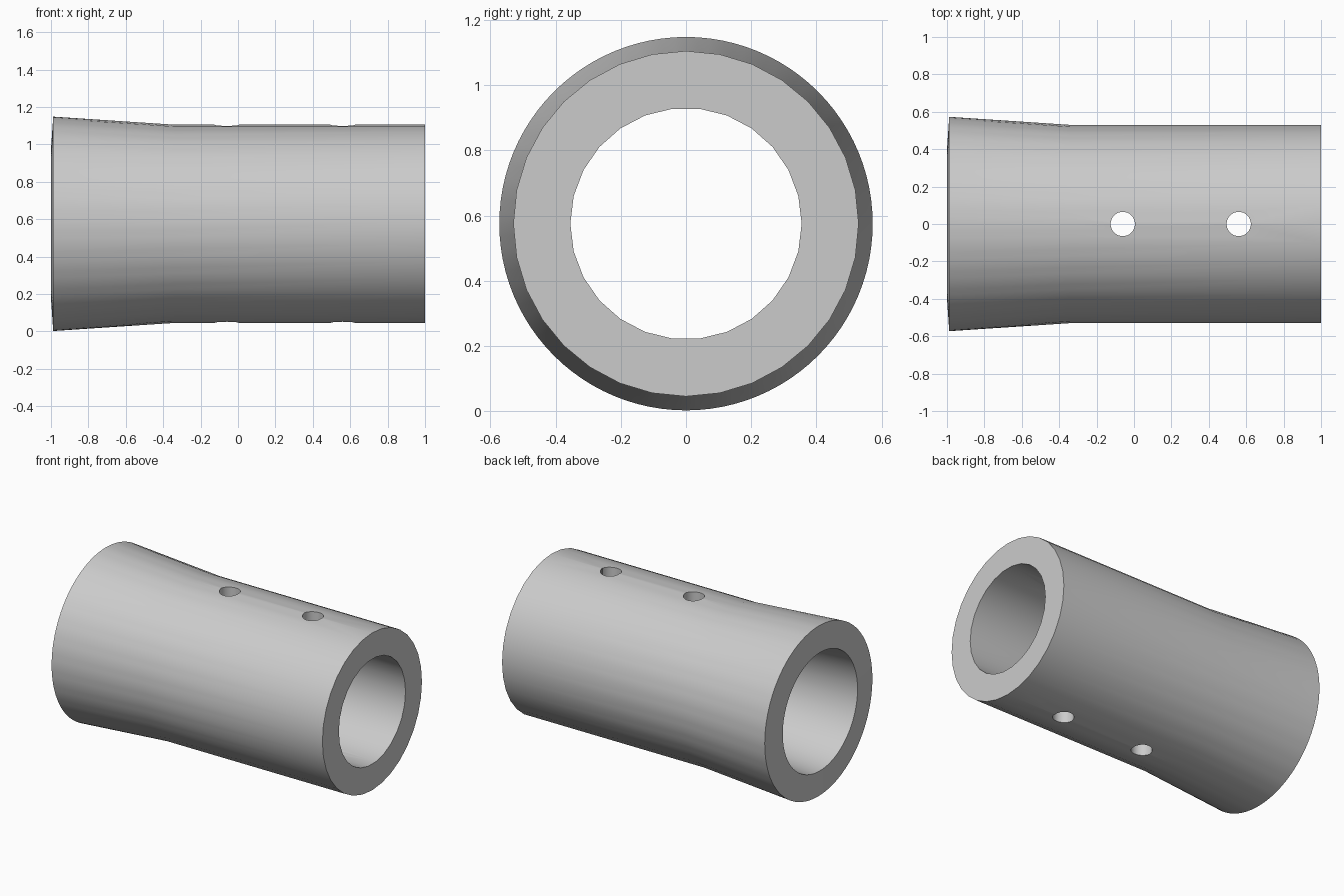
import bpy, bmesh
from math import cos, sin, pi, radians

cube = bpy.data.objects.get("Cube")
if cube:
    bpy.data.objects.remove(cube)

AXIS_Z = 0.575
STRAIGHT_SIDES, FLARE_SIDES, BORE_SIDES = 32, 96, 26

grey = bpy.data.materials.new("plain grey")
grey.use_nodes = True
grey.diffuse_color = (0.6, 0.6, 0.6, 1)
grey.node_tree.nodes["Principled BSDF"].inputs["Base Color"].default_value = (0.6, 0.6, 0.6, 1)


def ring(bm, x, radius, sides, corners=None):
    """Ring of vertices around the x axis, lying on a polygon with the given corners."""
    corners = corners or sides
    step = 2 * pi / corners
    verts = []
    for i in range(sides):
        a = 2 * pi * i / sides
        r = radius * cos(step / 2) / cos(a % step - step / 2)
        verts.append(bm.verts.new((x, r * cos(a), AXIS_Z + r * sin(a))))
    return verts


def bridge(bm, a, b):
    """Skin two rings, advancing by angle; equal steps give quads."""
    na, nb = len(a), len(b)
    i = j = 0
    while i < na or j < nb:
        order = (2 * i + 1) * nb - (2 * j + 1) * na
        va, vb = a[i % na], b[j % nb]
        i += order <= 0
        j += order >= 0
        face = [va]
        for v in (a[i % na], b[j % nb], vb):
            if v not in face:
                face.append(v)
        bm.faces.new(face)


# Tube: straight wall, flared socket and bore, closed into one loop of rings
bm = bmesh.new()
rings = [
    ring(bm, 1.0, 0.53, STRAIGHT_SIDES),
    ring(bm, -0.34, 0.53, FLARE_SIDES, STRAIGHT_SIDES),
    ring(bm, -0.988, 0.573, FLARE_SIDES),
    ring(bm, -1.0, 0.398, FLARE_SIDES),
    ring(bm, -0.35, 0.355, BORE_SIDES),
    ring(bm, 1.0, 0.355, BORE_SIDES),
]
for k, loop in enumerate(rings):
    bridge(bm, loop, rings[(k + 1) % len(rings)])
bmesh.ops.recalc_face_normals(bm, faces=bm.faces)
mesh = bpy.data.meshes.new("flared_tube")
bm.to_mesh(mesh)
bm.free()
mesh.materials.append(grey)
tube = bpy.data.objects.new("flared_tube", mesh)
bpy.context.collection.objects.link(tube)

# Two vertical holes drilled right through both walls
cutters = []
for x in (-0.06, 0.56):
    bpy.ops.mesh.primitive_cylinder_add(vertices=32, radius=0.065, depth=2, location=(x, 0, AXIS_Z))
    cutter = bpy.context.object
    cutter.name = "hole_cutter"
    cutter.hide_render = True
    cutter.data.materials.append(grey)
    cutters.append(cutter)
    cut = tube.modifiers.new("pin_hole", "BOOLEAN")
    cut.operation, cut.solver, cut.object = "DIFFERENCE", "EXACT", cutter

bpy.ops.object.select_all(action="DESELECT")
tube.select_set(True)
bpy.context.view_layer.objects.active = tube
for name in [m.name for m in tube.modifiers]:
    bpy.ops.object.modifier_apply(modifier=name)
for cutter in cutters:
    bpy.data.objects.remove(cutter)
bpy.ops.object.shade_smooth_by_angle(angle=radians(35))
